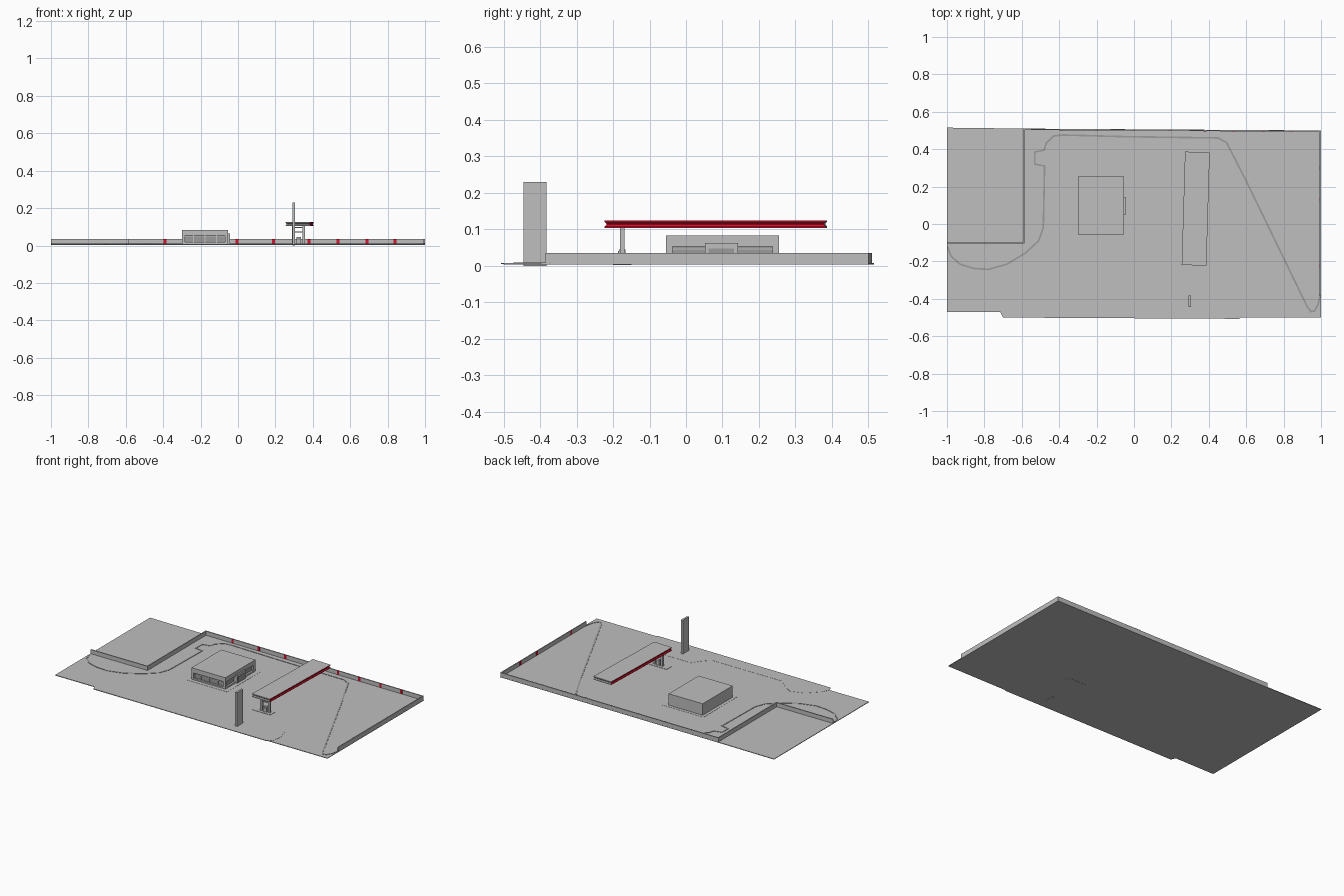
import bpy, bmesh, math
from mathutils import Vector, Matrix

if "Cube" in bpy.data.objects:
    bpy.data.objects.remove(bpy.data.objects["Cube"])


def material(name, rgb):
    m = bpy.data.materials.new(name)
    m.diffuse_color = (*rgb, 1)
    m.use_nodes = True
    m.node_tree.nodes["Principled BSDF"].inputs["Base Color"].default_value = m.diffuse_color
    return m


GREY = material("concrete grey", (0.52, 0.52, 0.52))
DARK = material("window grey", (0.33, 0.33, 0.33))
RED = material("signal red", (0.68, 0.006, 0.025))


def finish(name, bm, mats):
    bmesh.ops.recalc_face_normals(bm, faces=bm.faces)
    me = bpy.data.meshes.new(name)
    bm.to_mesh(me)
    bm.free()
    ob = bpy.data.objects.new(name, me)
    bpy.context.collection.objects.link(ob)
    for m in mats:
        me.materials.append(m)
    return ob


def prism(name, pts, z0, z1, mat=GREY):
    """Closed outline extruded from z0 to z1."""
    bm = bmesh.new()
    face = bm.faces.new([bm.verts.new((x, y, z0)) for x, y in pts])
    ext = bmesh.ops.extrude_face_region(bm, geom=[face])
    for v in ext["geom"]:
        if isinstance(v, bmesh.types.BMVert):
            v.co.z = z1
    return finish(name, bm, [mat])


def box(name, x0, x1, y0, y1, z0, z1, mat=GREY):
    return prism(name, [(x0, y0), (x1, y0), (x1, y1), (x0, y1)], z0, z1, mat)


def ribbon(name, pts, width, z0, z1, mat=GREY):
    """Open path with mitred corners, as a strip of given width and height."""
    p = [Vector(q) for q in pts]
    left, right = [], []
    for i, q in enumerate(p):
        a = (q - p[i - 1]).normalized() if i else (p[1] - q).normalized()
        b = (p[i + 1] - q).normalized() if i < len(p) - 1 else a
        n = Vector((-(a + b).y, (a + b).x)).normalized()
        k = width / 2 / max(0.5, n.dot(Vector((-a.y, a.x))))
        left.append(q + n * k)
        right.append(q - n * k)
    bm = bmesh.new()
    rings = [[bm.verts.new((*c, z)) for c, z in ((l, z0), (r, z0), (r, z1), (l, z1))]
             for l, r in zip(left, right)]
    for s, t in zip(rings, rings[1:]):
        for j in range(4):
            bm.faces.new((s[j], s[j - 1], t[j - 1], t[j]))
    bm.faces.new(rings[0])
    bm.faces.new(rings[-1][::-1])
    return finish(name, bm, [mat])


G = 0.008  # ground level

# Ground slab
prism("ground", [(-1, -0.47), (-0.715, -0.47), (-0.70, -0.5), (1, -0.5),
                 (1, 0.5), (-0.59, 0.51), (-1, 0.515)], 0.004, G)

# Flush verge along the road
prism("front_verge", [(-0.70, -0.5), (-0.715, -0.47), (-0.69, -0.42), (-0.62, -0.35),
                      (-0.53, -0.32), (-0.48, -0.35), (-0.41, -0.41), (0.10, -0.41),
                      (0.14, -0.37), (0.18, -0.31), (0.53, -0.31), (0.58, -0.34),
                      (0.605, -0.42), (0.59, -0.49), (0.56, -0.507)], 0.005, G + 0.0008)

# Kerb line round the forecourt
ribbon("kerb", [(-0.996, -0.12), (-0.98, -0.17), (-0.93, -0.215), (-0.86, -0.237),
                (-0.78, -0.243), (-0.68, -0.215), (-0.58, -0.155), (-0.51, -0.09),
                (-0.485, -0.02), (-0.478, 0.31), (-0.53, 0.32), (-0.53, 0.385),
                (-0.48, 0.395), (-0.47, 0.43), (-0.43, 0.47), (-0.38, 0.476),
                (-0.05, 0.467), (0.45, 0.46), (0.495, 0.435), (0.60, 0.23),
                (0.925, -0.44), (0.945, -0.468), (0.965, -0.465), (0.985, -0.43),
                (0.996, -0.37)], 0.009, 0.006, G + 0.002, DARK)

# Boundary wall
ribbon("boundary_wall", [(-1, -0.1), (-0.588, -0.1), (-0.588, 0.506),
                         (0.996, 0.496), (0.996, -0.385)], 0.007, 0.005, 0.035)

# Red markers on the inner faces of the wall
for i, x in enumerate((-0.39, -0.2, -0.005, 0.19, 0.38, 0.535, 0.69, 0.84)):
    y = 0.506 - 0.01 * (x + 0.588) / 1.584 - 0.0035
    box(f"back_marker_{i}", x - 0.008, x + 0.008, y - 0.0015, y + 0.001, G + 0.001, 0.0352, RED)
for i, y in enumerate((0.3, 0.13, -0.225)):
    box(f"side_marker_{i}", 0.991, 0.9935, y - 0.008, y + 0.008, G + 0.001, 0.0352, RED)

# Shop: apron, glazed core, sill, fascia
X0, X1, Y0, Y1 = -0.30, -0.053, -0.055, 0.255
box("shop_apron", X0 - 0.02, X1 + 0.03, Y0 - 0.025, Y1 + 0.02, 0.006, G + 0.001)
core = box("shop_core", X0, X1 - 0.012, Y0 + 0.012, Y1, G, 0.056)
core.data.materials.append(DARK)
for f in core.data.polygons:
    f.material_index = int(f.normal.y < -0.5 or f.normal.x > 0.5)
box("shop_sill", X0, X1, Y0, Y1, G, 0.018)
box("shop_fascia", X0, X1, Y0, Y1, 0.054, 0.084)

# Corner piers and mullions
for i, (x, y) in enumerate(((X0, Y0), (X1 - 0.016, Y0), (X1 - 0.016, Y1 - 0.018))):
    box(f"shop_pier_{i}", x, x + 0.016, y, y + 0.018, G, 0.056)
for i in range(1, 4):
    x = X0 + (X1 - X0) * i / 4
    box(f"front_mullion_{i}", x - 0.002, x + 0.002, Y0 + 0.007, Y0 + 0.014, G, 0.056)
box("front_transom", X0, X1, Y0 + 0.008, Y0 + 0.014, 0.045, 0.048)
box("side_transom", X1 - 0.014, X1 - 0.008, Y0, Y1, 0.045, 0.048)

# Shop entrance with door plate
box("entrance", X1 - 0.02, -0.043, 0.052, 0.142, G, 0.063)
box("entrance_door", -0.044, -0.0415, 0.062, 0.132, G + 0.002, 0.048, DARK)

# Canopy: pinched fascia, red along both long sides
bm = bmesh.new()
rings = []
for z, inset in ((0.104, 0), (0.108, 0), (0.113, 0.005), (0.116, 0.005), (0.121, 0), (0.125, 0)):
    rings.append([bm.verts.new((sx * (0.066 - inset), sy * (0.303 - inset), z))
                  for sx, sy in ((-1, -1), (1, -1), (1, 1), (-1, 1))])
for s, t in zip(rings, rings[1:]):
    for j in range(4):
        f = bm.faces.new((s[j - 1], s[j], t[j], t[j - 1]))
        f.material_index = int(j in (0, 2))
bm.faces.new(rings[0])
bm.faces.new(rings[-1])
canopy = finish("canopy", bm, [GREY, RED])
canopy.matrix_world = Matrix.Translation((0.33, 0.082, 0)) @ Matrix.Rotation(-math.radians(1.7), 4, 'Z')

# Canopy supports, braces and fuel pump
box("pump_island", 0.245, 0.375, -0.2, -0.15, 0.003, G + 0.002)
for i, x in enumerate((0.295, 0.352)):
    box(f"canopy_column_{i}", x - 0.007, x + 0.007, -0.181, -0.169, 0.004, 0.106)
for i, z in enumerate((0.07, 0.094)):
    box(f"canopy_brace_{i}", 0.295, 0.352, -0.179, -0.171, z, z + 0.006)
box("fuel_pump", 0.312, 0.336, -0.184, -0.166, G, 0.045)
box("pump_screen", 0.316, 0.332, -0.186, -0.183, 0.03, 0.041, DARK)

# Price pylon beside the road
box("pylon", 0.291, 0.305, -0.445, -0.382, 0, 0.23)
